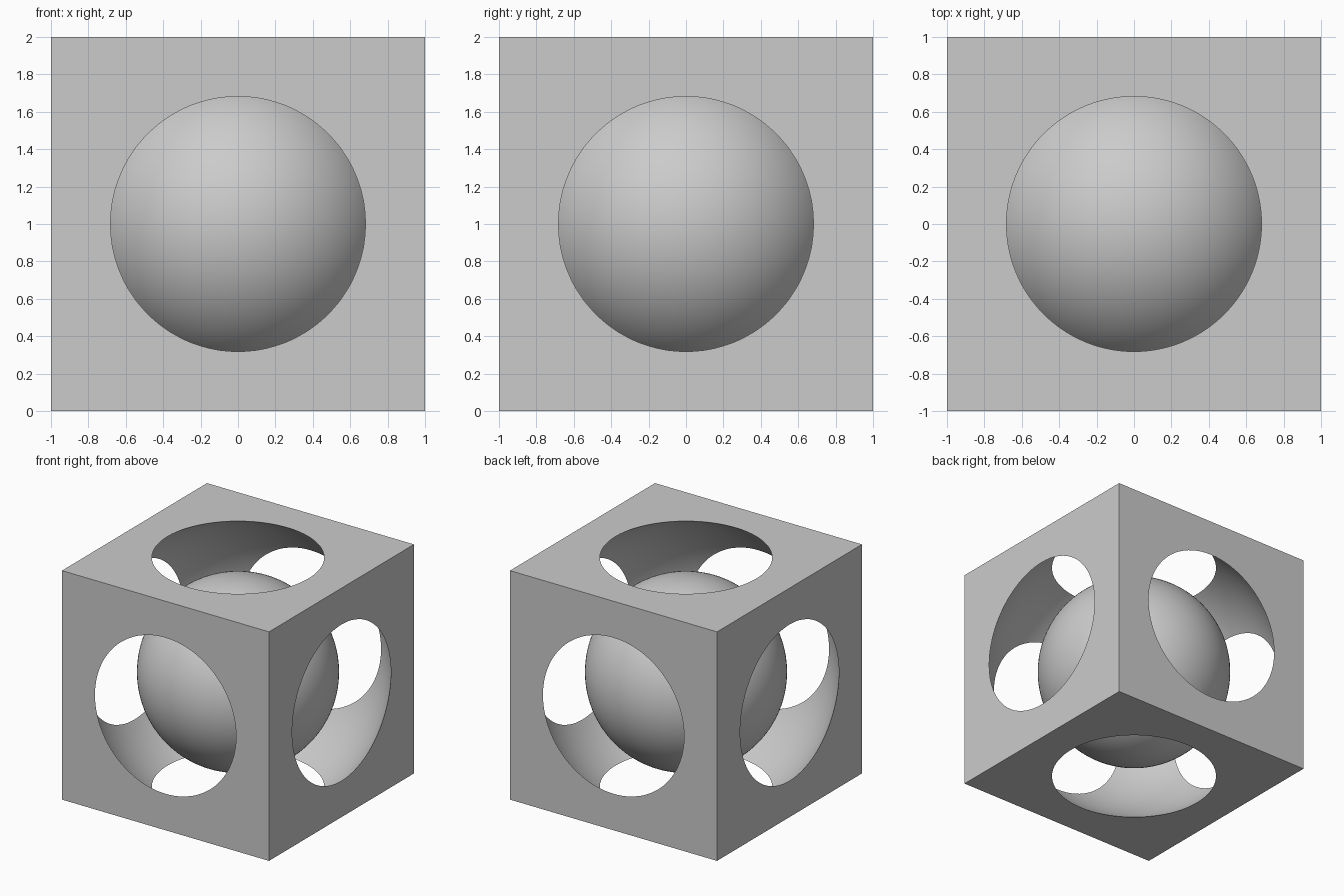
import bpy
import math

default = bpy.data.objects.get("Cube")
if default:
    bpy.data.objects.remove(default, do_unlink=True)

HALF = 1.0            # half the cube's side
HOLE = 0.682          # radius of the round opening in each face
BALL = 0.8            # captive ball, wider than the openings
CENTRE = (0, 0, HALF)

grey = bpy.data.materials.new("light grey")
grey.use_nodes = True
colour = (0.6, 0.6, 0.6, 1)
grey.diffuse_color = colour
grey.node_tree.nodes["Principled BSDF"].inputs["Base Color"].default_value = colour


def add_sphere(name, radius):
    bpy.ops.mesh.primitive_uv_sphere_add(
        segments=128, ring_count=64, radius=radius, location=CENTRE)
    sphere = bpy.context.object
    sphere.name = name
    sphere.data.materials.append(grey)
    return sphere


def smooth(obj):
    bpy.ops.object.select_all(action='DESELECT')
    obj.select_set(True)
    bpy.context.view_layer.objects.active = obj
    bpy.ops.object.shade_smooth_by_angle(angle=math.radians(30))


# Spherical cavity that breaks through all six faces
cavity = add_sphere("cavity_cutter", math.hypot(HALF, HOLE))
cavity.hide_render = True

# Cube frame, hollowed by the cavity
bpy.ops.mesh.primitive_cube_add(size=2 * HALF, location=CENTRE)
frame = bpy.context.object
frame.name = "cube_frame"
frame.data.materials.append(grey)
cut = frame.modifiers.new("hollow", 'BOOLEAN')
cut.operation = 'DIFFERENCE'
cut.solver = 'EXACT'
cut.object = cavity
bpy.ops.object.modifier_apply(modifier=cut.name)
bpy.data.objects.remove(cavity, do_unlink=True)
smooth(frame)

# Ball held inside the frame
smooth(add_sphere("inner_ball", BALL))
